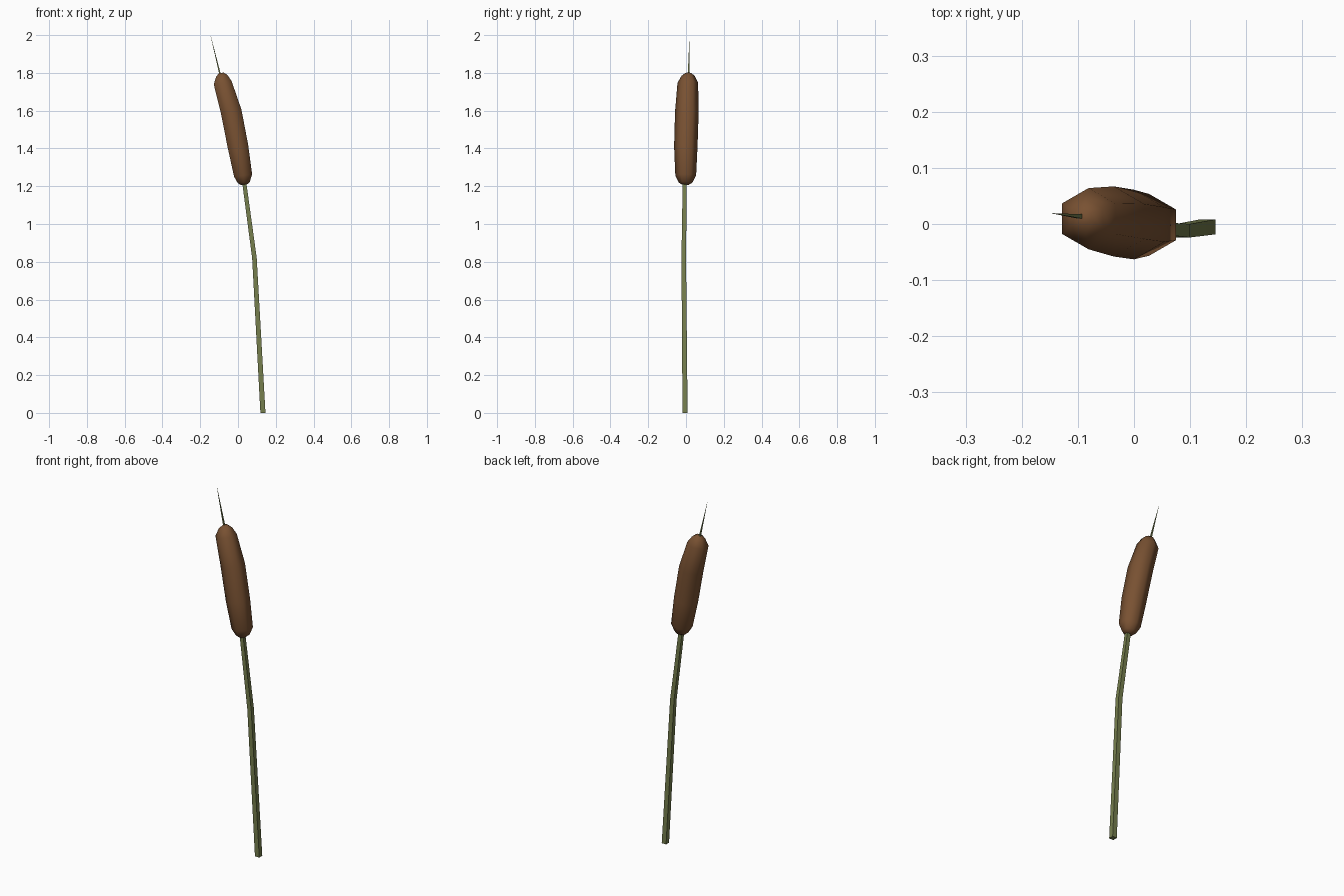
import bpy, bmesh, math
from mathutils import Vector

if "Cube" in bpy.data.objects:
    bpy.data.objects.remove(bpy.data.objects["Cube"])


def material(name, rgb):
    m = bpy.data.materials.new(name)
    m.diffuse_color = (*rgb, 1)
    m.use_nodes = True
    m.node_tree.nodes["Principled BSDF"].inputs["Base Color"].default_value = m.diffuse_color
    return m


brown = material("seed brown", (0.19, 0.083, 0.032))
green = material("stem green", (0.18, 0.21, 0.075))


def tube(name, rings, sides, turn, mat):
    """Loft closed rings (x, y, z, radius, tilt); tilt leans a ring towards -x."""
    bm = bmesh.new()
    loops = []
    for x, y, z, r, tilt in rings:
        loop = []
        for i in range(sides):
            a = turn + math.tau * i / sides
            dx, dy = r * math.cos(a), r * math.sin(a)
            loop.append(bm.verts.new((x + dx, y + dy, z + dx * tilt)))
        loops.append(loop)
    for a, b in zip(loops, loops[1:]):
        for i in range(sides):
            j = (i + 1) % sides
            bm.faces.new((a[i], a[j], b[j], b[i]))
    bm.faces.new(loops[0][::-1])
    bm.faces.new(loops[-1])
    bmesh.ops.recalc_face_normals(bm, faces=bm.faces)
    mesh = bpy.data.meshes.new(name)
    bm.to_mesh(mesh)
    bm.free()
    mesh.materials.append(mat)
    ob = bpy.data.objects.new(name, mesh)
    bpy.context.collection.objects.link(ob)
    bpy.context.view_layer.objects.active = ob
    ob.select_set(True)
    bpy.ops.object.shade_smooth_by_angle(angle=math.radians(75))
    ob.select_set(False)
    return ob


# Square stem with a bend, running up into the head
tube("stem", [
    (0.132, -0.005, 0.0, 0.0190, 0.0),
    (0.087, -0.012, 0.82, 0.0170, 0.1),
    (0.033, -0.007, 1.22, 0.0150, 0.15),
], 4, math.pi / 4, green)

# Hexagonal, gently curved seed head with rounded ends
tube("seed_head", [
    (0.033, -0.002, 1.207, 0.016, 0.12),
    (0.031, -0.002, 1.219, 0.036, 0.12),
    (0.027, -0.0015, 1.257, 0.055, 0.14),
    (0.0, -0.001, 1.41, 0.062, 0.18),
    (-0.036, 0.0045, 1.595, 0.0625, 0.2),
    (-0.081, 0.0095, 1.748, 0.0545, 0.18),
    (-0.086, 0.011, 1.785, 0.034, 0.15),
    (-0.088, 0.012, 1.800, 0.014, 0.12),
], 6, math.pi / 6, brown)

# Thin spike on the tip
tube("tip_spike", [
    (-0.092, 0.013, 1.78, 0.0060, 0.2),
    (-0.1455, 0.019, 2.0, 0.0004, 0.0),
], 4, math.pi / 4, green)
